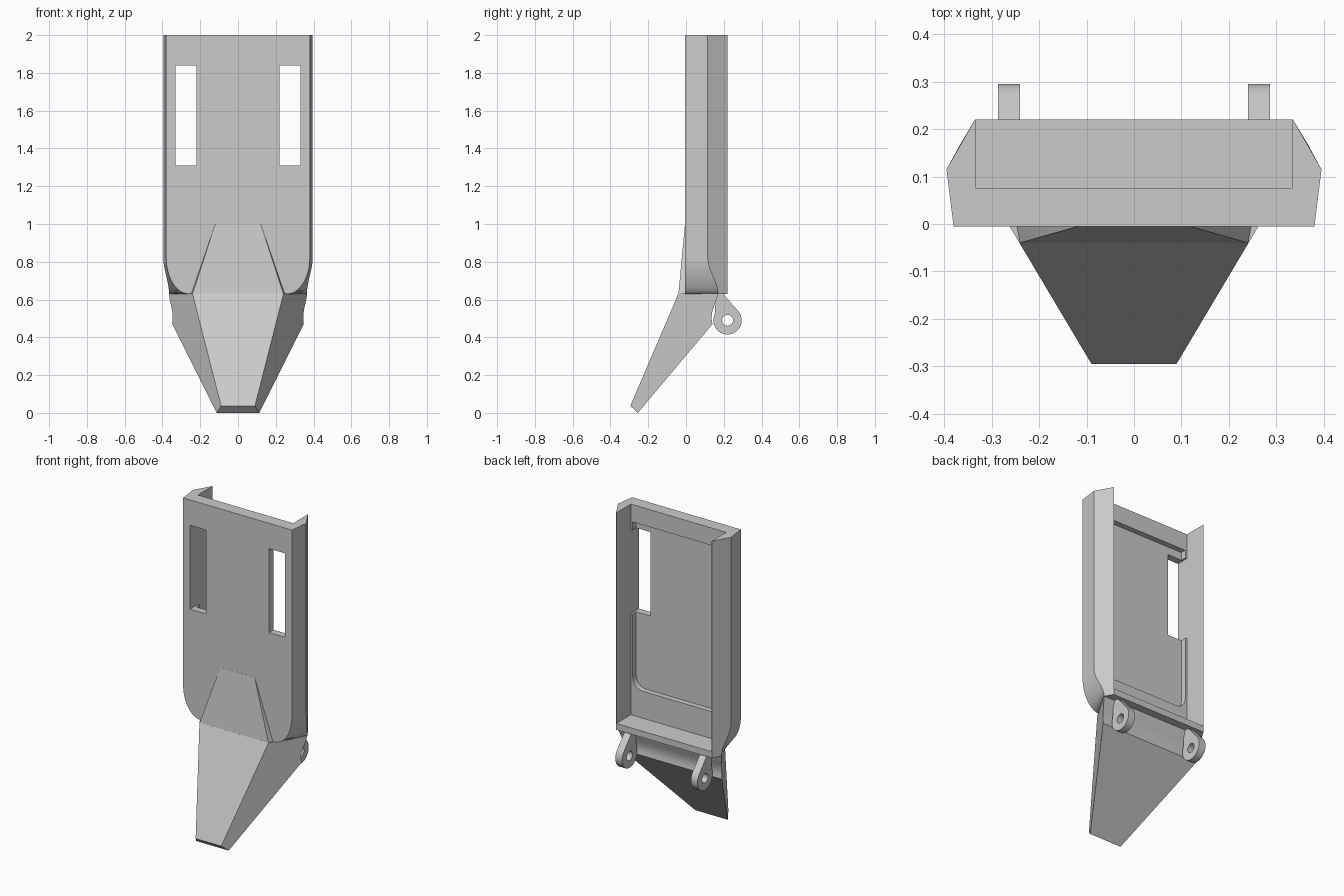
import bpy, bmesh, math

cube = bpy.data.objects.get("Cube")
if cube:
    bpy.data.objects.remove(cube, do_unlink=True)

grey = bpy.data.materials.new("plain_grey")
grey.use_nodes = True
GREY = (0.6, 0.6, 0.6, 1)
grey.diffuse_color = GREY
grey.node_tree.nodes["Principled BSDF"].inputs["Base Color"].default_value = GREY


def finish(name, bm):
    bmesh.ops.recalc_face_normals(bm, faces=bm.faces)
    mesh = bpy.data.meshes.new(name)
    bm.to_mesh(mesh)
    bm.free()
    mesh.materials.append(grey)
    obj = bpy.data.objects.new(name, mesh)
    bpy.context.collection.objects.link(obj)
    return obj


def loft(name, rings):
    """Skin a row of equal closed rings and cap both ends."""
    bm = bmesh.new()
    rows = [[bm.verts.new(p) for p in ring] for ring in rings]
    n = len(rows[0])
    for a, b in zip(rows, rows[1:]):
        for i in range(n):
            j = (i + 1) % n
            bm.faces.new((a[i], a[j], b[j], b[i]))
    bm.faces.new(rows[0])
    bm.faces.new(rows[-1])
    return finish(name, bm)


def box(name, x0, x1, y0, y1, z0, z1):
    return loft(name, [[(x0, y0, z), (x1, y0, z), (x1, y1, z), (x0, y1, z)] for z in (z0, z1)])


def arc(cx, cy, r, start, end, steps):
    angles = [math.radians(start + (end - start) * i / steps) for i in range(steps + 1)]
    return [(cx + r * math.cos(a), cy + r * math.sin(a)) for a in angles]


def activate(obj):
    bpy.ops.object.select_all(action="DESELECT")
    obj.select_set(True)
    bpy.context.view_layer.objects.active = obj


def cut(obj, cutter):
    mod = obj.modifiers.new("cut", "BOOLEAN")
    mod.operation = "DIFFERENCE"
    mod.solver = "EXACT"
    mod.object = cutter
    activate(obj)
    bpy.ops.object.modifier_apply(modifier=mod.name)
    bpy.data.objects.remove(cutter, do_unlink=True)


def smooth(obj):
    activate(obj)
    bpy.ops.object.shade_smooth_by_angle(angle=math.radians(25))


# Channel body: corners sweep inward towards the floor
def section(z, front_x, k):
    half = [(front_x, -0.005), (0.395 - 0.03 * k, 0.115 + 0.055 * k), (0.335, 0.22)]
    return [(x, y, z) for x, y in half] + [(-x, y, z) for x, y in reversed(half)]


sections = []
for i in range(15):
    a = math.pi / 2 * (1 - i / 14)
    s = math.sin(a)
    sections.append(section(0.82 - 0.19 * s, 0.26 + 0.12 * math.cos(a), s * s * (3 - 2 * s)))
sections.append(section(2, 0.38, 0))
body = loft("channel_body", sections)

# Open back, recessed panel with rounded lower corners, and two slots
cut(body, box("back_cutter", -0.333, 0.333, 0.075, 0.4, 0.67, 2.1))
outline = arc(-0.25, 0.91, 0.07, 180, 270, 8) + arc(0.25, 0.91, 0.07, 270, 360, 8)
outline += [(0.32, 1.89), (-0.32, 1.89)]
cut(body, loft("panel_cutter", [[(x, y, z) for x, z in outline] for y in (0.04, 0.1)]))
for side in (-1, 1):
    x0, x1 = sorted((side * 0.22, side * 0.332))
    cut(body, box("slot_cutter", x0, x1, -0.1, 0.12, 1.31, 1.84))
smooth(body)

# Tapered spout: side profile widened along y, with a hollow behind for the hinge
profile = [(-0.04, 0.632), (-0.295, 0.037), (-0.255, 0), (0.14, 0.47)]
profile += [(0.135, 0.5), (0.137, 0.525), (0.143, 0.55), (0.152, 0.575), (0.162, 0.6), (0.17, 0.632)]
spout = loft("spout", [[(side * (0.265 + 0.595 * y), y, z) for y, z in profile] for side in (-1, 1)])
smooth(spout)

# Raised fairing where the spout merges into the front plate
bm = bmesh.new()
for side in (-1, 1):
    for x, y, z in [(0.241, -0.04, 0.63), (0.25, 0.01, 0.63), (0.165, -0.008, 0.86),
                    (0.165, 0.01, 0.86), (0.12, -0.0055, 1.0), (0.12, 0.01, 1.0)]:
        bm.verts.new((side * x, y, z))
bmesh.ops.convex_hull(bm, input=bm.verts)
smooth(finish("front_fairing", bm))

# Hinge lugs with pin holes
teardrop = arc(0.22, 0.49, 0.075, 46, -204, 30) + [(0.16, 0.632), (0.195, 0.632)]
hole = arc(0.22, 0.49, 0.029, 0, 345, 23)
for name, side in (("left_hinge_lug", 1), ("right_hinge_lug", -1)):
    lug = loft(name, [[(side * x, y, z) for y, z in teardrop] for x in (0.24, 0.287)])
    cut(lug, loft("pin_cutter", [[(side * x, y, z) for y, z in hole] for x in (0.2, 0.33)]))
    smooth(lug)
